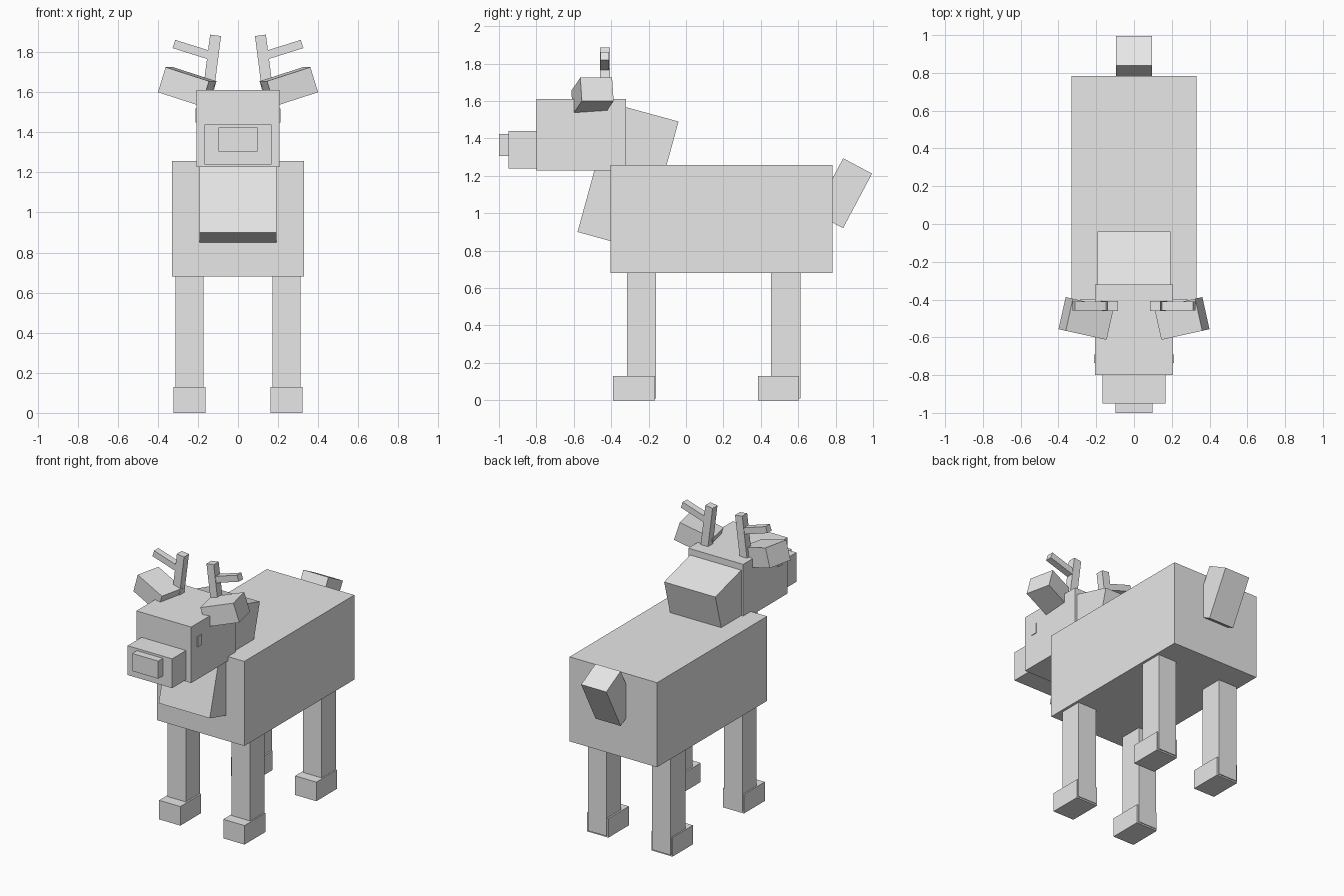
import bpy
from math import radians
from mathutils import Euler, Matrix, Vector

if "Cube" in bpy.data.objects:
    bpy.data.objects.remove(bpy.data.objects["Cube"])

hide = bpy.data.materials.new("plain grey")
hide.diffuse_color = (0.8, 0.8, 0.8, 1)
hide.use_nodes = True
hide.node_tree.nodes["Principled BSDF"].inputs["Base Color"].default_value = hide.diffuse_color


def box(name, center, size, rot=(0, 0, 0)):
    """Box with a given size, turned about its centre (degrees)."""
    bpy.ops.mesh.primitive_cube_add(size=1)
    ob = bpy.context.object
    ob.name = name
    turn = Euler([radians(a) for a in rot]).to_matrix().to_4x4()
    ob.data.transform(Matrix.Translation(Vector(center)) @ turn @ Matrix.Diagonal((*size, 1)))
    ob.data.materials.append(hide)
    return ob


def span(name, x, y, z):
    """Upright box from its ranges."""
    pairs = (x, y, z)
    return box(name, [(a + b) / 2 for a, b in pairs], [b - a for a, b in pairs])


def mirrored(ob):
    """Repeat the part on the other side of the body."""
    mod = ob.modifiers.new("mirror", 'MIRROR')
    mod.use_axis[0] = True


# Torso, neck and tail
span("body", (-0.33, 0.33), (-0.403, 0.783), (0.68, 1.257))
box("neck", (0, -0.31, 1.195), (0.386, 0.365, 0.712), (-15.3, 0, 0))
box("tail", (0, 0.84, 1.107), (0.19, 0.175, 0.33), (-28, 0, 0))

# Head
span("head", (-0.207, 0.207), (-0.80, -0.32), (1.228, 1.61))
span("muzzle", (-0.168, 0.168), (-0.95, -0.80), (1.24, 1.44))
span("nose", (-0.098, 0.098), (-1.0, -0.95), (1.305, 1.425))
mirrored(span("eyes", (0.205, 0.212), (-0.735, -0.69), (1.45, 1.52)))

# Ears and antlers
mirrored(box("ears", (0.2535, -0.50, 1.6275), (0.232, 0.174, 0.131), (0, -17.5, 12.5)))
mirrored(box("antler_posts", (0.131, -0.434, 1.735), (0.055, 0.053, 0.30), (0, -7.3, 0)))
mirrored(box("antler_branches", (0.222, -0.434, 1.81), (0.205, 0.046, 0.043), (0, -17.5, 0)))

# Legs and hooves
for place, leg_y, hoof_y in (("front", (-0.315, -0.16), (-0.39, -0.165)),
                             ("back", (0.455, 0.612), (0.385, 0.605))):
    mirrored(span(place + "_legs", (0.173, 0.313), leg_y, (0.01, 0.69)))
    mirrored(span(place + "_hooves", (0.162, 0.322), hoof_y, (0, 0.13)))
